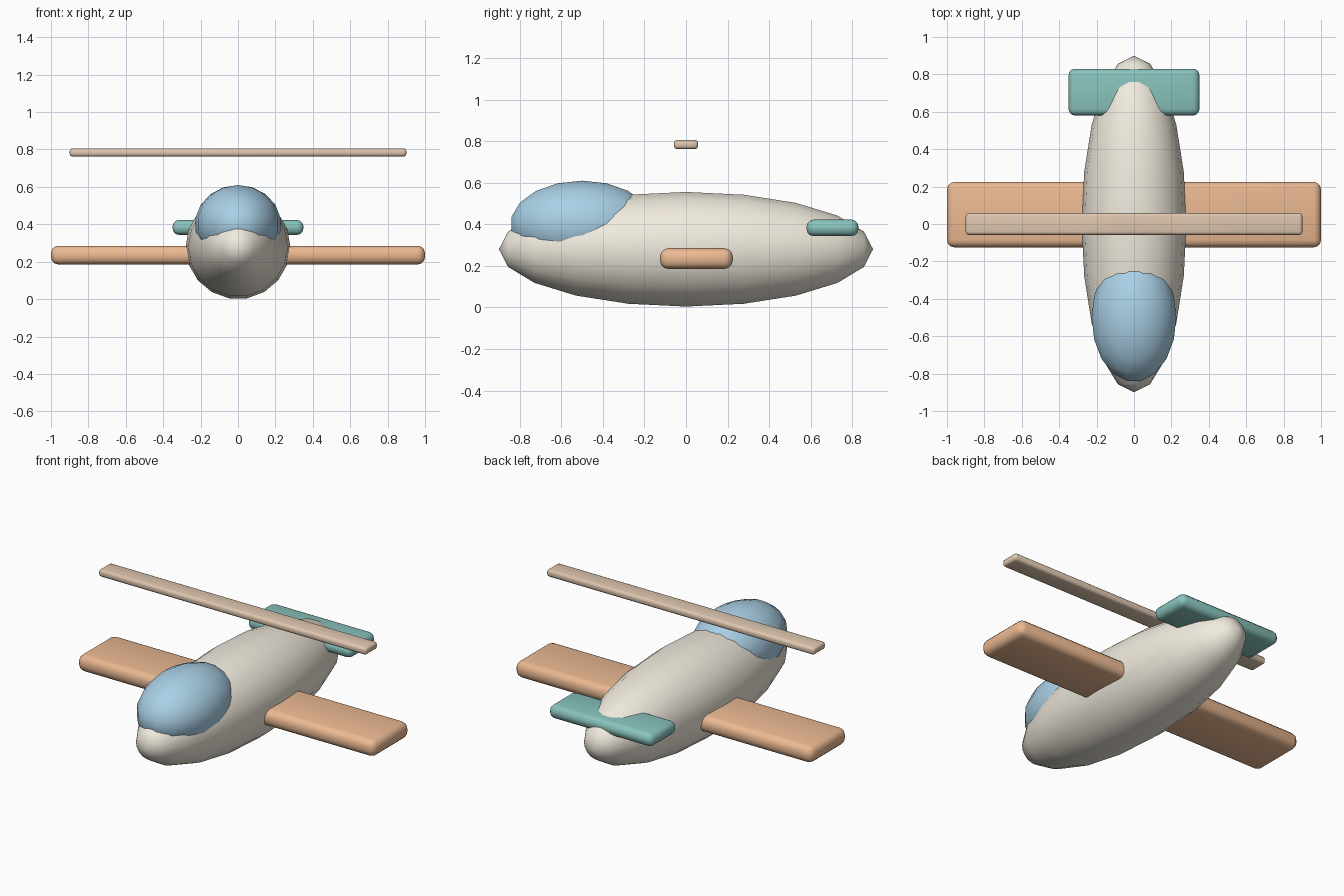
import bpy, bmesh
from math import radians
from mathutils import Matrix

if "Cube" in bpy.data.objects:
    bpy.data.objects.remove(bpy.data.objects["Cube"])


def material(name, rgb):
    m = bpy.data.materials.new(name)
    m.diffuse_color = (*rgb, 1)
    m.use_nodes = True
    m.node_tree.nodes["Principled BSDF"].inputs["Base Color"].default_value = m.diffuse_color
    return m


def add_object(name, bm, mat):
    bmesh.ops.recalc_face_normals(bm, faces=bm.faces)
    for f in bm.faces:
        f.smooth = True
    mesh = bpy.data.meshes.new(name)
    bm.to_mesh(mesh)
    bm.free()
    mesh.materials.append(mat)
    obj = bpy.data.objects.new(name, mesh)
    bpy.context.collection.objects.link(obj)
    return obj


def ellipsoid(name, centre, radii, rings, turn, mat):
    bm = bmesh.new()
    bmesh.ops.create_uvsphere(bm, u_segments=18, v_segments=rings, radius=1)
    bm.transform(Matrix.Translation(centre) @ Matrix.Diagonal((*radii, 1)) @ turn)
    return add_object(name, bm, mat)


def rounded_slab(name, centre, size, bevel, mat):
    bm = bmesh.new()
    bmesh.ops.create_cube(bm, size=1)
    bm.transform(Matrix.Translation(centre) @ Matrix.Diagonal((*size, 1)))
    bmesh.ops.bevel(bm, geom=bm.edges[:], offset=bevel, segments=3,
                    profile=0.5, affect='EDGES')
    return add_object(name, bm, mat)


cream = material("cream", (0.88, 0.83, 0.73))
blue = material("blue", (0.40, 0.63, 0.79))
orange = material("orange", (0.84, 0.49, 0.29))
teal = material("teal", (0.25, 0.55, 0.51))
tan = material("tan", (0.74, 0.57, 0.43))

# Body with its poles at nose and tail, a vertex row along the top
lengthwise = Matrix.Rotation(radians(90), 4, 'X') @ Matrix.Rotation(radians(90), 4, 'Z')
ellipsoid("fuselage", (0, 0, 0.28), (0.28, 0.9, 0.28), 10, lengthwise, cream)

# Canopy bubble sunk into the nose
ellipsoid("canopy", (0, -0.5, 0.4), (0.23, 0.35, 0.21), 9,
          Matrix.Rotation(radians(90), 4, 'Z'), blue)

# Wing, tailplane and the rotor blade floating above
rounded_slab("wing", (0, 0.05, 0.235), (2.0, 0.35, 0.1), 0.04, orange)
rounded_slab("tailplane", (0, 0.705, 0.383), (0.7, 0.25, 0.08), 0.035, teal)
rounded_slab("rotor_blade", (0, 0, 0.784), (1.8, 0.116, 0.044), 0.016, tan)
